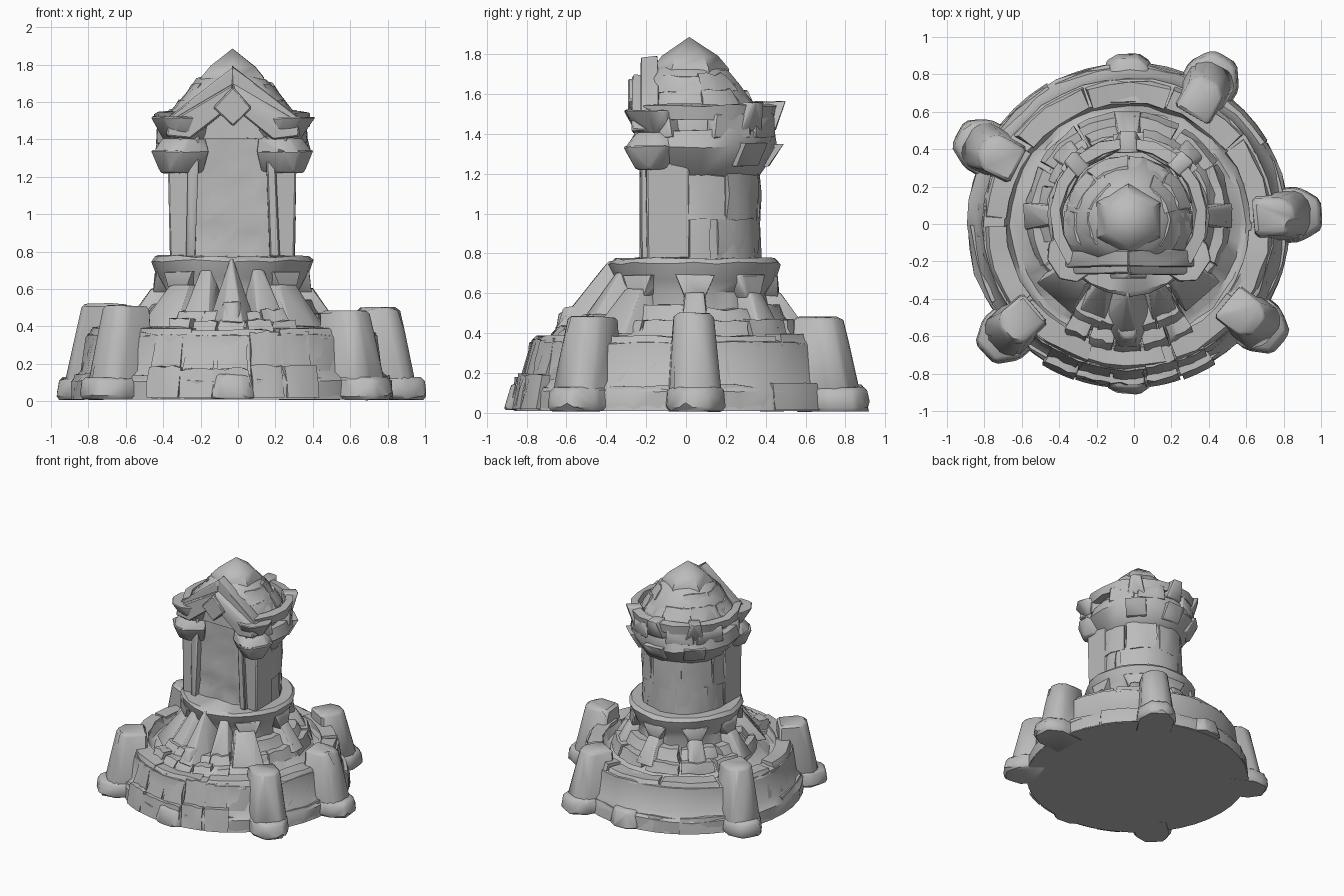
import bpy, bmesh, math, random
from mathutils import Vector

random.seed(7)
if "Cube" in bpy.data.objects:
    bpy.data.objects.remove(bpy.data.objects["Cube"], do_unlink=True)

stone = bpy.data.materials.new("grey stone")
GREY = (0.5, 0.5, 0.5, 1)
stone.use_nodes = True
stone.diffuse_color = GREY
stone.node_tree.nodes["Principled BSDF"].inputs["Base Color"].default_value = GREY

BASE = Vector((-0.03, 0, 0))
TOWER = BASE + Vector((0, 0.045, 0))
ROOF = BASE + Vector((0, 0.02, 0))
FRONT, BACK = 270, 90


def jitter(amount):
    return Vector([random.uniform(-amount, amount) for axis in "xyz"])


def finish(name, bm, rough=0.0):
    """Roughen the surface above the ground and make the object."""
    bmesh.ops.remove_doubles(bm, verts=bm.verts, dist=0.0005)
    for v in bm.verts:
        if v.co.z > 0.03:
            v.co += jitter(rough)
    bmesh.ops.recalc_face_normals(bm, faces=bm.faces)
    mesh = bpy.data.meshes.new(name)
    bm.to_mesh(mesh)
    bm.free()
    mesh.materials.append(stone)
    ob = bpy.data.objects.new(name, mesh)
    bpy.context.collection.objects.link(ob)
    bpy.context.view_layer.objects.active = ob
    bpy.ops.object.select_all(action='DESELECT')
    ob.select_set(True)
    bpy.ops.object.shade_smooth_by_angle(angle=math.radians(42))


def sweep(name, section, centre, start=0, end=360, segs=24, rough=0.008, front=-1):
    """Turn a closed (radius, z) section around a centre through an arc in degrees."""
    bm = bmesh.new()
    full = end - start >= 360
    rows = []
    for i in range(segs if full else segs + 1):
        a = math.radians(start + (end - start) * i / segs)
        row = []
        for r, z in section:
            p = centre + Vector((r * math.cos(a), r * math.sin(a), z))
            p.y = max(p.y, front)
            row.append(bm.verts.new(p))
        rows.append(row)
    pairs = list(zip(rows, rows[1:]))
    if full:
        pairs.append((rows[-1], rows[0]))
    else:
        bm.faces.new(rows[0])
        bm.faces.new(rows[-1])
    for row, following in pairs:
        for j in range(len(section)):
            bm.faces.new((row[j - 1], row[j], following[j], following[j - 1]))
    bmesh.ops.dissolve_degenerate(bm, dist=0.0001, edges=bm.edges)
    finish(name, bm, rough)


def hull(name, points, rough=0.006, worn=0.008):
    """Convex stone through the points, with worn edges."""
    bm = bmesh.new()
    for p in points:
        bm.verts.new(Vector(p) + jitter(rough))
    bmesh.ops.convex_hull(bm, input=bm.verts)
    bmesh.ops.delete(bm, geom=[v for v in bm.verts if not v.link_faces], context='VERTS')
    bmesh.ops.dissolve_limit(bm, angle_limit=0.06, verts=bm.verts, edges=bm.edges)
    bmesh.ops.bevel(bm, geom=bm.edges[:], offset=worn, segments=1, affect='EDGES', clamp_overlap=True)
    finish(name, bm)


def rock(name, centre, angle, inner, reach, width, bottom, top, top_reach, top_width, nose=0.0, worn=0.008):
    """Tapering stone that points outward; nose is how far its tip stands out."""
    a = math.radians(angle)
    out, across = Vector((math.cos(a), math.sin(a), 0)), Vector((-math.sin(a), math.cos(a), 0))
    points = []
    for z, r, w in ((bottom, reach, width), (top, top_reach, top_width)):
        for side in (-1, 1):
            for distance, spread in ((inner, w), (r - nose, w), (r, w / 2)):
                points.append(centre + out * distance + across * spread * side + Vector((0, 0, z)))
    hull(name, points, worn=worn)


def slab(name, side, outline, front, back):
    """Flat stone from an (x, z) outline beside the centre line."""
    hull(name, [(BASE.x + side * x, y, z) for x, z in outline for y in (front, back)])


def course(name, centre, inner, outer, bottom, top, count, start=0, end=360, lean=0.03):
    """Row of uneven stones along an arc."""
    step = (end - start) / count
    for i in range(count):
        a = start + (i + random.uniform(0, 0.06)) * step
        r = outer - random.uniform(0, 0.012)
        z = top + random.uniform(-0.012, 0.012)
        section = [(inner, bottom), (r, bottom), (r - lean / 2, (bottom + z) / 2), (r - lean, z), (inner, z)]
        sweep(name, section, centre, a, a + step * random.uniform(0.88, 1), segs=4)


# Round base with skirt, wall, trench and inner tier
sweep("base_plinth", [(0, 0.01), (0.86, 0.01), (0.86, 0.11), (0.81, 0.16), (0.78, 0.35), (0.66, 0.38), (0.63, 0.33),
                      (0.6, 0.33), (0.5, 0.42), (0, 0.42)], BASE, segs=40)
course("wall_stone", BASE, 0.7, 0.81, 0.16, 0.35, count=9, start=160, end=395)
course("skirt_stone", BASE, 0.7, 0.87, 0.015, 0.135, count=12, lean=0.02)
course("coping_stone", BASE, 0.65, 0.785, 0.34, 0.385, count=10, lean=0.02)
course("tier_stone", TOWER, 0.4, 0.56, 0.38, 0.46, count=12)
course("upper_tier_stone", TOWER, 0.3, 0.49, 0.45, 0.53, count=9, lean=0.05)
for angle in (FRONT, BACK):
    rock("base_point", BASE, angle, 0.7, 0.91, 0.12, 0.015, 0.14, top_reach=0.88, top_width=0.1, nose=0.04)

# Five buttress pillars with pointed feet around the base
for angle, top in ((3, 0.5), (60, 0.48), (152, 0.52), (222, 0.51), (322, 0.48)):
    rock("buttress_foot", BASE, angle, 0.7, 1.04, 0.15, 0.01, 0.13, top_reach=1.02, top_width=0.14, nose=0.12, worn=0.02)
    rock("buttress_pillar", BASE, angle, 0.67, 0.98, 0.13, 0.1, top, top_reach=0.89, top_width=0.1, nose=0.06, worn=0.02)

# Rubble steps at the front
spread = dict(start=FRONT - 32, end=FRONT + 32)
course("front_low_stone", BASE, 0.7, 0.89, 0.02, 0.18, count=5, **spread)
course("front_mid_stone", BASE, 0.6, 0.83, 0.17, 0.36, count=5, lean=0.05, **spread)
course("front_high_stone", BASE, 0.4, 0.7, 0.36, 0.43, count=5, lean=0.05, **spread)
course("front_top_stone", BASE, 0.3, 0.61, 0.4, 0.49, count=4, lean=0.06, **spread)

# Collar under the shaft, carried on ribs
sweep("collar", [(0, 0.4), (0.4, 0.4), (0.36, 0.6), (0.4, 0.66), (0.43, 0.75), (0.41, 0.775), (0, 0.775)], TOWER)
for step in range(-1, 6):
    reach = 0.53 if step % 2 else 0.56
    rock("collar_rib", TOWER, step * 45, 0.3, reach, 0.07, 0.42, 0.6, top_reach=0.43, top_width=0.05)
    rock("rib_head", TOWER, step * 45, 0.3, 0.42, 0.05, 0.58, 0.69, top_reach=0.41, top_width=0.1)

# Front horned crest with fins and rocks on both sides
rock("crest_horn", TOWER, FRONT, 0.3, 0.7, 0.12, 0.42, 0.76, top_reach=0.43, top_width=0.01, nose=0.15)
rock("crest_snout", TOWER, FRONT, 0.5, 0.7, 0.06, 0.4, 0.53, top_reach=0.66, top_width=0.05, nose=0.04)
for side in (-1, 1):
    rock("crest_fin", TOWER, FRONT + side * 20, 0.3, 0.6, 0.08, 0.42, 0.7, top_reach=0.41, top_width=0.03)
    rock("crest_side_rock", TOWER, FRONT + side * 42, 0.3, 0.59, 0.12, 0.4, 0.62, top_reach=0.42, top_width=0.07)

# Shaft with a flat front
sweep("shaft", [(0, 0.75), (0.33, 0.75), (0.325, 1), (0.315, 1.2), (0.32, 1.5), (0, 1.5)], TOWER, segs=20, front=-0.165)
course("shaft_low_stone", TOWER, 0.28, 0.335, 0.77, 0.98, count=5, start=-28, end=200, lean=0.005)
course("shaft_high_stone", TOWER, 0.28, 0.335, 0.97, 1.2, count=5, start=-15, end=208, lean=0.005)

# Weathered doorway panel
panel = bmesh.new()
bmesh.ops.create_grid(panel, x_segments=7, y_segments=13, size=1)
for v in panel.verts:
    v.co = Vector((BASE.x + v.co.x * 0.24, -0.18, 1.17 + v.co.y * 0.4))
finish("door_panel", panel, rough=0.012)

# Pilasters, gable and corner brackets, mirrored
for side in (-1, 1):
    slab("pilaster", side, [(0.2, 0.77), (0.33, 0.77), (0.34, 1.25), (0.2, 1.25)], -0.2, 0.02)
    slab("pilaster_edge", side, [(0.2, 0.77), (0.25, 0.77), (0.23, 1.42), (0.18, 1.42)], -0.23, -0.1)
    slab("gable_beam", side, [(0, 1.7), (0, 1.58), (0.22, 1.4), (0.36, 1.42), (0.34, 1.5)], -0.27, -0.08)
    slab("gable_coping", side, [(0, 1.79), (0, 1.65), (0.34, 1.43), (0.37, 1.5), (0.18, 1.65)], -0.23, -0.14)
    corner = FRONT + side * 54
    rock("bracket_lower", TOWER, corner, 0.25, 0.44, 0.08, 1.22, 1.34, top_reach=0.49, top_width=0.13, nose=0.06)
    rock("bracket_cap", TOWER, corner, 0.25, 0.48, 0.13, 1.33, 1.41, top_reach=0.42, top_width=0.11, nose=0.06)
    rock("bracket_upper", TOWER, corner, 0.25, 0.42, 0.1, 1.4, 1.52, top_reach=0.5, top_width=0.13, nose=0.07)
slab("keystone", 1, [(0, 1.68), (-0.1, 1.57), (0, 1.47), (0.1, 1.57)], -0.29, -0.1)

# Gallery bowl and slotted rail around sides and back
around = dict(start=-38, end=218, segs=12)
sweep("gallery_bowl", [(0.28, 1.17), (0.33, 1.2), (0.42, 1.33), (0.4, 1.42), (0.28, 1.42)], TOWER, **around)
sweep("gallery_rail", [(0.35, 1.47), (0.41, 1.47), (0.42, 1.54), (0.36, 1.55)], TOWER, **around)
for angle in (-32, 28, 62, 118, 152, 212):
    rock("rail_post", TOWER, angle, 0.33, 0.4, 0.11, 1.38, 1.5, top_reach=0.4, top_width=0.1)
for angle in (45, 90, 135):
    rock("rail_point", TOWER, angle, 0.34, 0.4, 0.07, 1.42, 1.56, top_reach=0.45, top_width=0.04)
    rock("bowl_point", TOWER, angle, 0.3, 0.37, 0.08, 1.24, 1.35, top_reach=0.44, top_width=0.08)

# Layered stone roof with a six-sided cap
sweep("roof", [(0, 1.4), (0.35, 1.4), (0.34, 1.53), (0.25, 1.65), (0.19, 1.72), (0, 1.8)], ROOF, segs=14, front=-0.2)
course("roof_low_stone", ROOF, 0.2, 0.35, 1.53, 1.61, count=6, start=-30, end=210, lean=0.06)
course("roof_high_stone", ROOF, 0.1, 0.28, 1.61, 1.69, count=5, start=-40, end=220, lean=0.06)
sweep("roof_cap", [(0, 1.66), (0.2, 1.68), (0.19, 1.73), (0.14, 1.79), (0, 1.89)], ROOF, 30, 390, segs=6, rough=0.005)
